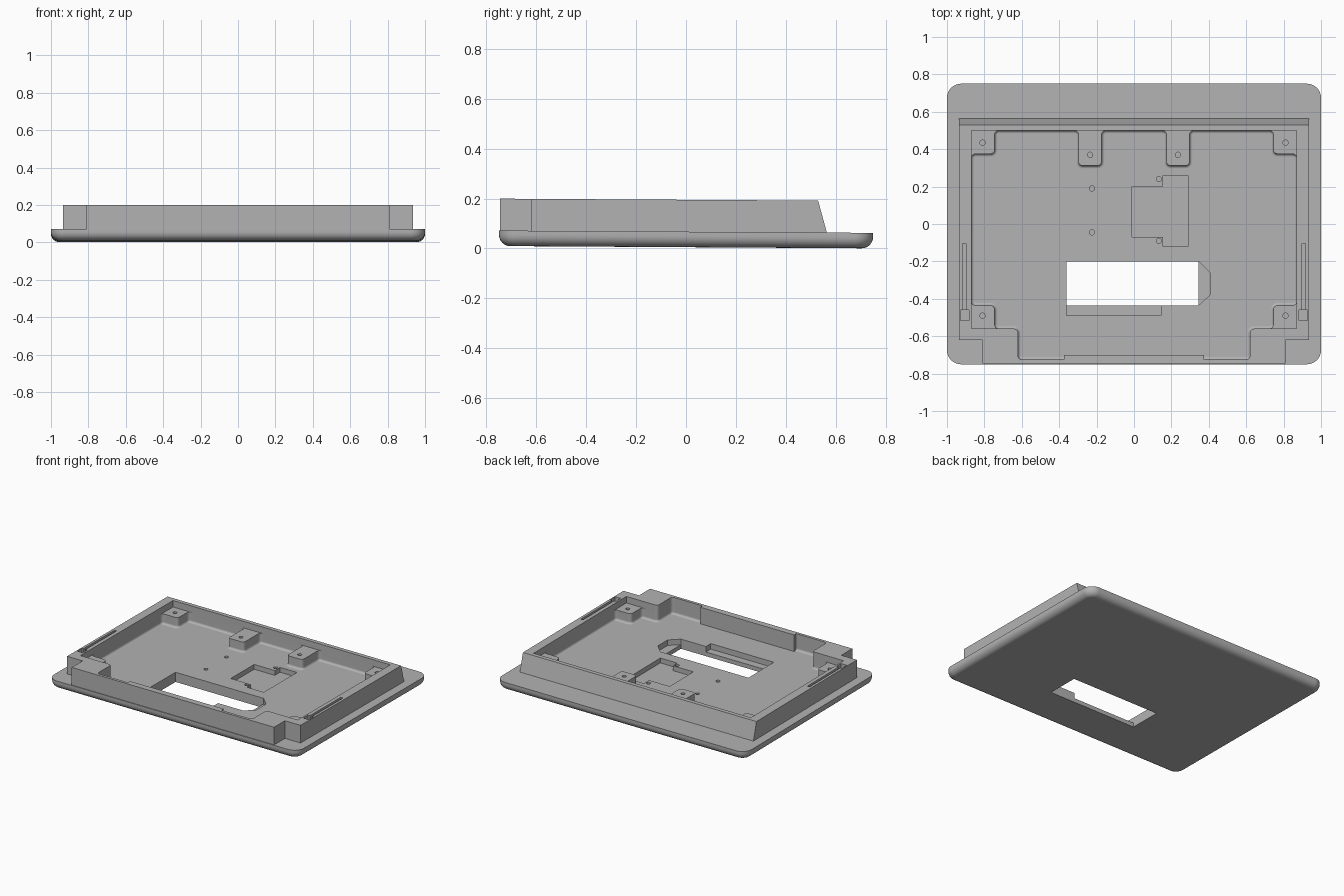
import bpy, bmesh, math
from mathutils import Vector

if "Cube" in bpy.data.objects:
    bpy.data.objects.remove(bpy.data.objects["Cube"])

grey = bpy.data.materials.new("matte_grey")
grey.use_nodes = True
COLOR = (0.45, 0.45, 0.45, 1)
grey.diffuse_color = COLOR
grey.node_tree.nodes["Principled BSDF"].inputs["Base Color"].default_value = COLOR


def rounded(points, r, steps=5):
    """Round every corner of a closed outline."""
    out = []
    for i, p in enumerate(points):
        p = Vector(p)
        a = p + (Vector(points[i - 1]) - p).normalized() * r
        b = p + (Vector(points[(i + 1) % len(points)]) - p).normalized() * r
        c = a + b - p
        for s in range(steps + 1):
            t = s / steps * math.pi / 2
            out.append(c + (a - c) * math.cos(t) + (b - c) * math.sin(t))
    return out


def prism(name, outline, z0, z1, bevel=0, segments=4):
    """Extrude an outline upward, optionally rounding its bottom rim."""
    bm = bmesh.new()
    base = bm.faces.new([bm.verts.new((p[0], p[1], z0)) for p in outline])
    ext = bmesh.ops.extrude_face_region(bm, geom=[base], use_keep_orig=True)
    for v in ext["geom"]:
        if isinstance(v, bmesh.types.BMVert):
            v.co.z = z1
    bmesh.ops.recalc_face_normals(bm, faces=bm.faces[:])
    if bevel:
        rim = [e for e in bm.edges if all(abs(v.co.z - z0) < 1e-5 for v in e.verts)]
        bmesh.ops.bevel(bm, geom=rim, offset=bevel, segments=segments,
                        profile=0.5, affect='EDGES', clamp_overlap=False)
    mesh = bpy.data.meshes.new(name)
    bm.to_mesh(mesh)
    bm.free()
    ob = bpy.data.objects.new(name, mesh)
    bpy.context.collection.objects.link(ob)
    return ob


def rect(x0, x1, y0, y1):
    return [(x0, y0), (x1, y0), (x1, y1), (x0, y1)]


def mirrored(half):
    """Complete a right-hand outline with its left-hand copy."""
    return half + [(-x, y) for x, y in reversed(half)]


def circle(x, y, r, n=20):
    return [(x + r * math.cos(2 * math.pi * i / n),
             y + r * math.sin(2 * math.pi * i / n)) for i in range(n)]


# Levels
BOTTOM, FLANGE, FLOOR, POST, TOP = 0.005, 0.067, 0.075, 0.148, 0.195
SHELF, ABOVE = 0.035, 0.3
helpers = []

# Flange plate with rounded corners and a rounded underside rim
housing = prism("housing", rounded(rect(-1, 1, -0.75, 0.75), 0.075, 8),
                BOTTOM, FLANGE, 0.045, 6)


def combine(ob, operation):
    mod = housing.modifiers.new(ob.name, 'BOOLEAN')
    mod.operation, mod.solver, mod.object = operation, 'EXACT', ob
    ob.hide_render = True
    helpers.append(ob)


def cut(name, outline, z0, z1=ABOVE, bevel=0):
    combine(prism(name, outline, z0, z1, bevel), 'DIFFERENCE')


# Raised frame with notched front corners and a sloping back
frame = prism("frame", mirrored([(0.81, -0.745), (0.81, -0.62), (0.935, -0.62),
                                 (0.935, 0.568)]), 0.055, TOP)
for v in frame.data.vertices:
    if v.co.y > 0.5 and v.co.z > 0.1:
        v.co.y = 0.53
combine(frame, 'UNION')

# Tray cavity, leaving mounting posts standing around its edge
tray = mirrored([(0.62, -0.725), (0.62, -0.56), (0.745, -0.56), (0.745, -0.435),
                 (0.87, -0.435), (0.87, 0.375), (0.745, 0.375), (0.745, 0.5),
                 (0.297, 0.5), (0.297, 0.312), (0.173, 0.312), (0.173, 0.5)])
cut("tray_cavity", rounded(tray, 0.022), FLOOR, bevel=0.016)
cut("post_clearance", rect(-0.87, 0.87, -0.56, 0.5), POST)

# Thick hinge block on the front wall, then the hinge bore right through
combine(prism("hinge_block", rect(-0.375, 0.375, -0.735, -0.7), 0.06, TOP), 'UNION')
bore = prism("hinge_bore", circle(0, 0, 0.035, 32), -0.98, 0.98)
for v in bore.data.vertices:
    x, y, z = v.co
    v.co = (z, y - 0.689, x + 0.131)
combine(bore, 'DIFFERENCE')

# Floor window with a lower shelf and a chamfered end pocket
cut("window", rect(-0.36, 0.345, -0.435, -0.2), -0.1)
cut("window_shelf", rect(-0.36, 0.145, -0.49, -0.42), SHELF)
cut("window_end", [(0.33, -0.435), (0.345, -0.435), (0.41, -0.375), (0.41, -0.265),
                   (0.345, -0.2), (0.33, -0.2)], SHELF)

# Stepped component recess
cut("component_recess", [(-0.01, -0.07), (0.155, -0.07), (0.155, -0.12), (0.29, -0.12),
                         (0.29, 0.26), (0.155, 0.26), (0.155, 0.2), (-0.01, 0.2)], 0.04)

# Screw holes in posts and floor
for s in (-1, 1):
    for x, y in ((0.81, 0.435), (0.235, 0.37), (0.81, -0.49)):
        cut("post_hole", circle(s * x, y, 0.014), 0.1)
for x, y in ((-0.225, 0.19), (-0.225, -0.045), (0.133, 0.24), (0.133, -0.09)):
    cut("floor_hole", circle(x, y, 0.014), 0.04)

# Latch slots and pockets in the side walls
for s in (-1, 1):
    cut("latch_slot", rect(*sorted((s * 0.898, s * 0.916)), -0.465, -0.105), 0.14)
    cut("latch_pocket", rect(*sorted((s * 0.882, s * 0.928)), -0.515, -0.46), 0.11)

# Bake the cuts and drop the helpers
deps = bpy.context.evaluated_depsgraph_get()
baked = bpy.data.meshes.new_from_object(housing.evaluated_get(deps))
housing.modifiers.clear()
housing.data = baked
for ob in helpers:
    bpy.data.objects.remove(ob)

# Slight forward rise of the whole body
for v in baked.vertices:
    v.co.z -= 0.0062 * v.co.y
baked.materials.clear()
baked.materials.append(grey)

bpy.context.view_layer.objects.active = housing
housing.select_set(True)
bpy.ops.object.shade_smooth_by_angle(angle=math.radians(35))
weighted = housing.modifiers.new("even_shading", 'WEIGHTED_NORMAL')
weighted.keep_sharp = True
